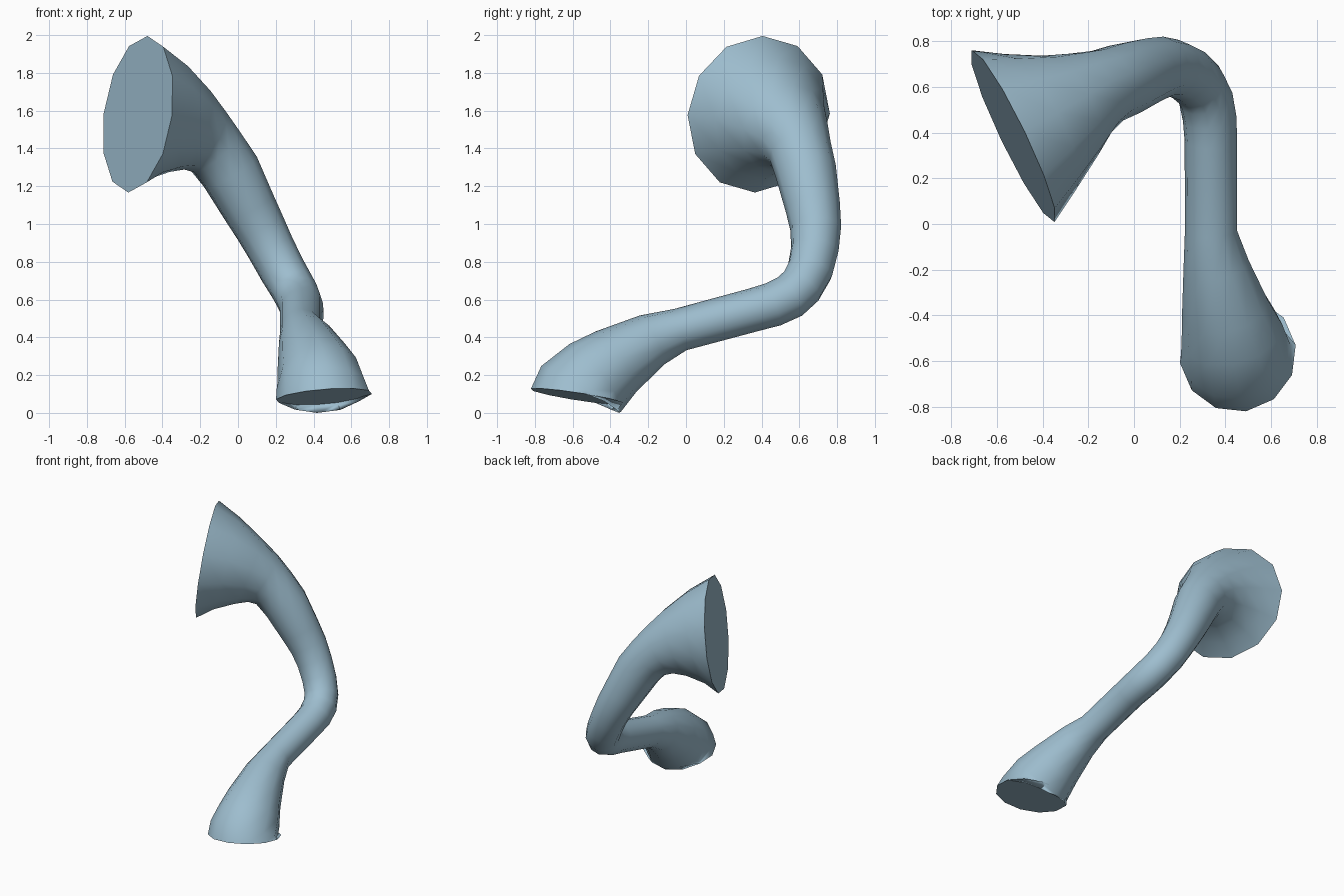
import bpy, bmesh, math
from mathutils import Vector

SIDES = 12

cube = bpy.data.objects.get("Cube")
if cube:
    bpy.data.objects.remove(cube, do_unlink=True)

blue = bpy.data.materials.new("dusty_blue")
blue.use_nodes = True
colour = (0.34, 0.51, 0.62, 1)
blue.diffuse_color = colour
blue.node_tree.nodes["Principled BSDF"].inputs["Base Color"].default_value = colour

# Centre line and radius of each cross-section, from the wide bell to the small one
stations = [
    (-0.53, 0.385, 1.585, 0.418),
    (-0.41, 0.45, 1.56, 0.335),
    (-0.28, 0.52, 1.51, 0.25),
    (-0.19, 0.575, 1.455, 0.195),
    (-0.12, 0.605, 1.39, 0.168),
    (-0.04, 0.635, 1.28, 0.162),
    (0.06, 0.672, 1.09, 0.145),
    (0.12, 0.687, 0.98, 0.135),
    (0.177, 0.682, 0.87, 0.127),
    (0.235, 0.657, 0.76, 0.123),
    (0.285, 0.61, 0.675, 0.12),
    (0.315, 0.55, 0.62, 0.12),
    (0.332, 0.46, 0.578, 0.118),
    (0.337, 0.36, 0.55, 0.115),
    (0.337, -0.03, 0.445, 0.114),
    (0.36, -0.18, 0.39, 0.145),
    (0.40, -0.37, 0.275, 0.193),
    (0.43, -0.48, 0.19, 0.225),
    (0.445, -0.56, 0.128, 0.242),
    (0.455, -0.57, 0.09, 0.257),
]
centres = [Vector(s[:3]) for s in stations]
last = len(stations) - 1

# Tilt of the two rims and of the tucked lip beside the small rim
set_normals = {
    0: Vector((0.89, 0.43, -0.13)),
    last - 1: Vector((0.06, -0.51, -0.86)),
    last: Vector((0.08, -0.155, -1)),
}
normals = [
    set_normals.get(i, centres[min(i + 1, last)] - centres[max(i - 1, 0)]).normalized()
    for i in range(last + 1)
]

# Carry the first ring's direction along the path without twisting
axes = []
axis = Vector((0.1, 0.04, 0.83))
for n in normals:
    axis = (axis - n * axis.dot(n)).normalized()
    axes.append(axis)

# Spread a small twist so the corners line up at the small rim
target = Vector((0.255, 0.04, 0.02))
n = normals[last]
step = math.tau / SIDES
twist = math.atan2(target.dot(n.cross(axis)), target.dot(axis))
twist = (twist + step / 2) % step - step / 2

# Swept tube with closed ends
bm = bmesh.new()
rings = []
for i, (c, n, u) in enumerate(zip(centres, normals, axes)):
    v = n.cross(u)
    ring = []
    for k in range(SIDES):
        a = k * step + twist * i / last
        ring.append(bm.verts.new(c + stations[i][3] * (u * math.cos(a) + v * math.sin(a))))
    rings.append(ring)
for r, s in zip(rings, rings[1:]):
    for k in range(SIDES):
        j = (k + 1) % SIDES
        bm.faces.new((r[k], r[j], s[j], s[k])).smooth = True
caps = [bm.faces.new(rings[0][::-1]), bm.faces.new(rings[-1])]
for cap in caps:
    for edge in cap.edges:
        edge.smooth = False

low = min(v.co.z for v in bm.verts)
for v in bm.verts:
    v.co.z -= low

mesh = bpy.data.meshes.new("flared_tube")
bm.to_mesh(mesh)
bm.free()
mesh.materials.append(blue)
tube = bpy.data.objects.new("flared_tube", mesh)
bpy.context.collection.objects.link(tube)
